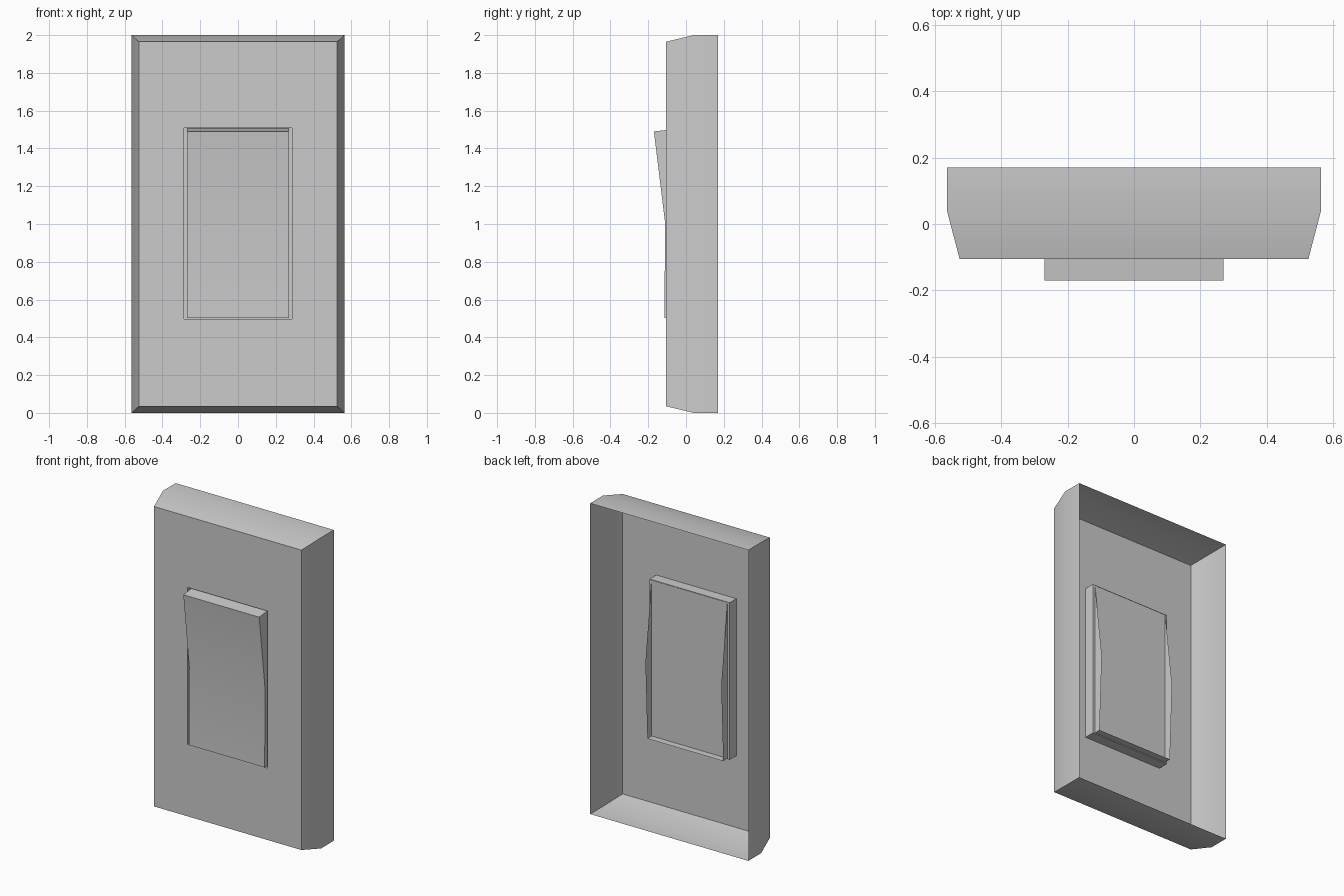
import bpy, bmesh
from math import radians

if "Cube" in bpy.data.objects:
    bpy.data.objects.remove(bpy.data.objects["Cube"])


def rect(bm, hx, z0, z1, y):
    """Rectangle of vertices facing front, at depth y."""
    return [bm.verts.new(p) for p in
            ((-hx, y, z0), (hx, y, z0), (hx, y, z1), (-hx, y, z1))]


def bridge(bm, a, b):
    """Quads joining two closed rings of equal length."""
    n = len(a)
    for i in range(n):
        j = (i + 1) % n
        bm.faces.new((a[i], a[j], b[j], b[i]))


def finish(bm, name):
    mesh = bpy.data.meshes.new(name)
    bm.to_mesh(mesh)
    bm.free()
    ob = bpy.data.objects.new(name, mesh)
    bpy.context.collection.objects.link(ob)
    bpy.ops.object.select_all(action='DESELECT')
    ob.select_set(True)
    bpy.context.view_layer.objects.active = ob
    bpy.ops.object.shade_smooth_by_angle(angle=radians(30))
    return ob


# Wall plate: open-backed shell with a shallow pocket for the rocker
bm = bmesh.new()
rings = [rect(bm, *r) for r in (
    (0.563, 0.0, 2.0, 0.17),        # open back rim
    (0.563, 0.0, 2.0, 0.04),        # start of the tapered edge
    (0.525, 0.035, 1.965, -0.105),  # front face border
    (0.285, 0.497, 1.508, -0.105),  # pocket opening
    (0.285, 0.497, 1.508, -0.037),  # pocket floor
)]
for a, b in zip(rings, rings[1:]):
    bridge(bm, a, b)
bm.faces.new(rings[-1])
finish(bm, "wall_plate")

# Rocker: bent front, closed sides, open back passing through the pocket floor
front = [(-0.115, 0.502), (-0.11, 1.0), (-0.17, 1.49)]
back = [(0.007, 0.502), (0.027, 1.0), (-0.035, 1.505)]
bm = bmesh.new()


def row(profile, x):
    return [bm.verts.new((x, y, z)) for y, z in profile]


fl, fr = row(front, -0.27), row(front, 0.27)
bl, br = row(back, -0.27), row(back, 0.27)
for i in range(2):
    bm.faces.new((fl[i], fr[i], fr[i + 1], fl[i + 1]))
bm.faces.new((fr[0], br[0], br[1], br[2], fr[2], fr[1]))
bm.faces.new((fl[1], fl[2], bl[2], bl[1], bl[0], fl[0]))
bm.faces.new((fl[2], fr[2], br[2], bl[2]))
bm.faces.new((fl[0], bl[0], br[0], fr[0]))
finish(bm, "rocker_switch")
